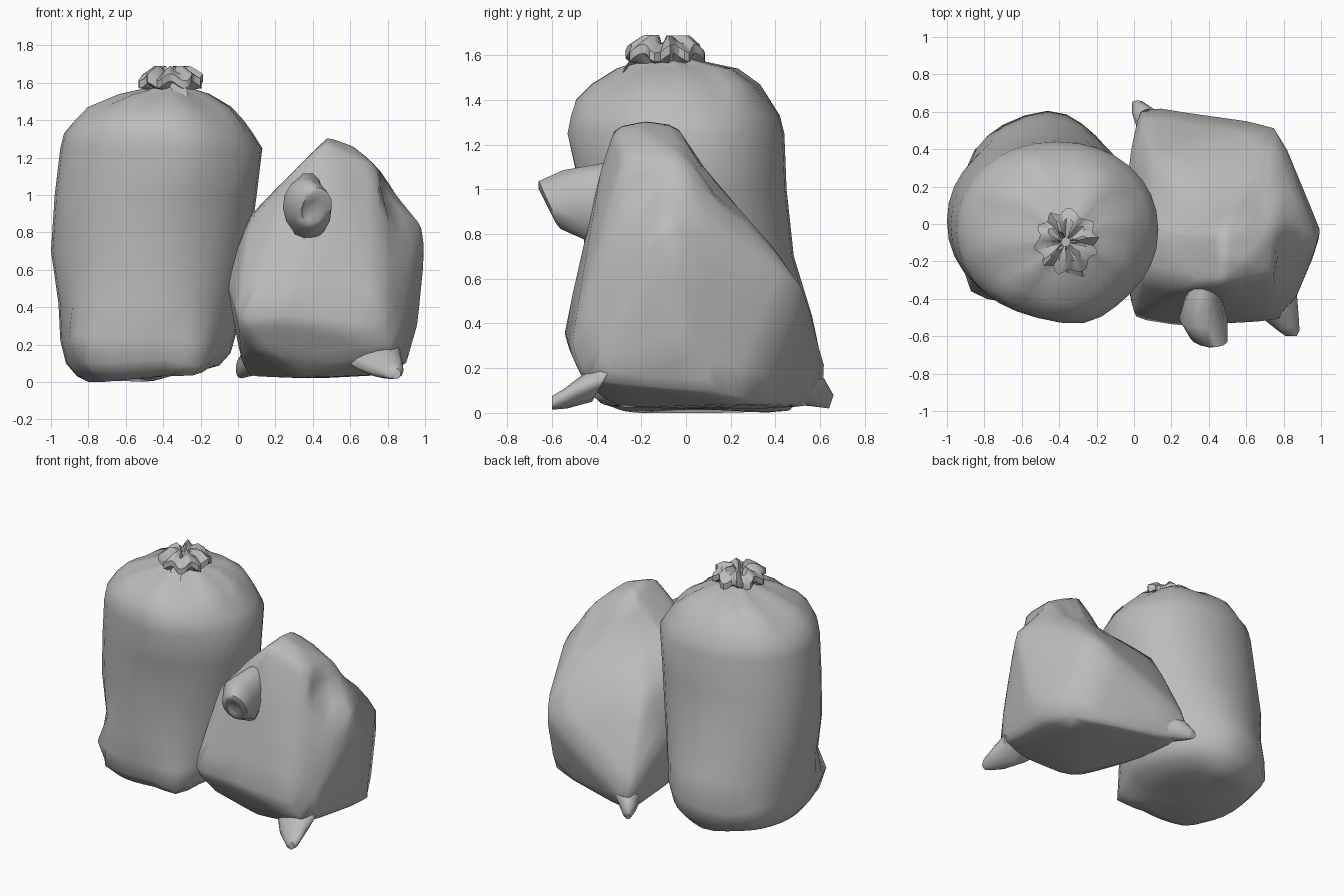
import bpy, bmesh, math
from mathutils import Vector

cube = bpy.data.objects.get("Cube")
if cube:
    bpy.data.objects.remove(cube, do_unlink=True)

grey = bpy.data.materials.new("grey plastic")
grey.use_nodes = True
COLOUR = (0.5, 0.5, 0.5, 1)
grey.diffuse_color = COLOUR
grey.node_tree.nodes["Principled BSDF"].inputs["Base Color"].default_value = COLOUR


def power(value, exponent):
    return math.copysign(abs(value) ** exponent, value)


def section(z, x0, x1, y0, y1, count, squareness=2.0, folds=0, depth=0.0):
    """Horizontal rounded section fitted between bounds, optionally pleated."""
    cx, cy = (x0 + x1) / 2, (y0 + y1) / 2
    ring = []
    for i in range(count):
        a = math.tau * i / count
        k = 1 + depth * math.sin(folds * a + 0.9 * math.sin(2 * a) + math.sin(3 * a))
        ring.append(Vector((cx + (x1 - x0) / 2 * k * power(math.cos(a), 2 / squareness),
                            cy + (y1 - y0) / 2 * k * power(math.sin(a), 2 / squareness), z)))
    return ring


def tube_rings(stations, count=12):
    """Oval rings; each station holds centre, half width, and a half height vector."""
    rings = []
    for centre, half_width, height in stations:
        side, up = Vector((half_width, 0, 0)), Vector(height)
        rings.append([Vector(centre) + side * math.cos(math.tau * i / count)
                      + up * math.sin(math.tau * i / count) for i in range(count)])
    return rings


def pull(points, target, radius):
    """Draw the nearest patch of film out, or press it in, to a point."""
    target = Vector(target)
    source = min(points, key=lambda p: (p - target).length).copy()
    for p in points:
        p += (target - source) * math.exp(-((p - source).length / radius) ** 2)


def finish(name, bm, sharp):
    bmesh.ops.recalc_face_normals(bm, faces=bm.faces)
    mesh = bpy.data.meshes.new(name)
    bm.to_mesh(mesh)
    bm.free()
    obj = bpy.data.objects.new(name, mesh)
    bpy.context.collection.objects.link(obj)
    mesh.materials.append(grey)
    bpy.ops.object.select_all(action="DESELECT")
    obj.select_set(True)
    bpy.context.view_layer.objects.active = obj
    bpy.ops.object.shade_smooth_by_angle(angle=math.radians(sharp))


def loft(name, rings, sharp=60):
    bm = bmesh.new()
    loops = [[bm.verts.new(p) for p in ring] for ring in rings]
    n = len(loops[0])
    for low, high in zip(loops, loops[1:]):
        for i in range(n):
            j = (i + 1) % n
            bm.faces.new((low[i], low[j], high[j], high[i]))
    for loop in (loops[0], loops[-1]):
        hub = bm.verts.new(sum((v.co for v in loop), Vector()) / n)
        for i in range(n):
            bm.faces.new((loop[i], loop[(i + 1) % n], hub))
    finish(name, bm, sharp)


def taut_skin(name, points, dents, sharp=60):
    """Film stretched over the points its contents push out, then dented."""
    bm = bmesh.new()
    for p in points:
        bm.verts.new(p)
    bmesh.ops.convex_hull(bm, input=bm.verts[:])
    loose = [v for v in bm.verts if not v.link_faces]
    bmesh.ops.delete(bm, geom=loose, context="VERTS")
    bmesh.ops.subdivide_edges(bm, edges=bm.edges[:], cuts=3, use_grid_fill=True)
    bmesh.ops.smooth_vert(bm, verts=bm.verts[:], factor=0.3,
                          use_axis_x=True, use_axis_y=True, use_axis_z=True)
    film = [v.co for v in bm.verts]
    for target, radius in dents:
        pull(film, target, radius)
    finish(name, bm, sharp)


# Tall bag body: height, then x and y limits of each section
tall_profile = [
    (0.0, -0.8, -0.25, -0.3, 0.35), (0.03, -0.86, -0.1, -0.39, 0.45),
    (0.1, -0.92, -0.04, -0.43, 0.51), (0.22, -0.95, -0.01, -0.45, 0.53),
    (0.42, -0.96, 0.01, -0.45, 0.52), (0.7, -1.0, 0.06, -0.45, 0.48),
    (1.0, -0.98, 0.1, -0.47, 0.45), (1.25, -0.95, 0.13, -0.5, 0.44),
    (1.33, -0.93, 0.08, -0.49, 0.42), (1.4, -0.87, 0.03, -0.47, 0.38),
    (1.47, -0.79, -0.04, -0.4, 0.33), (1.54, -0.62, -0.16, -0.29, 0.23),
    (1.57, -0.49, -0.25, -0.21, 0.09), (1.6, -0.44, -0.29, -0.17, -0.02)]
tall = []
for row in tall_profile:
    gather = max(0, row[0] - 1.36) * 0.5
    tall.append(section(*row, 32, 2.1, 8, gather))
film = [p for ring in tall for p in ring]
for p in film:
    p.z += max(0, p.x + 0.72) * 0.1 * max(0, 1 - p.z / 0.5)
for corner, radius in (((-0.27, -0.53, 1.25), 0.2), ((-0.87, -0.36, 0.25), 0.12),
                       ((-0.8, -0.38, 0.1), 0.1), ((-0.2, -0.42, 0.08), 0.12),
                       ((-0.46, 0.61, 0.25), 0.25), ((-0.7, 0.53, 0.2), 0.15),
                       ((-0.45, 0.46, 0.01), 0.15), ((-0.85, 0.4, 0.12), 0.12)):
    pull(film, corner, radius)
loft("tall_bag_body", tall)

# Gathered ruffle above the tie
ruffle_profile = [
    (1.52, -0.43, -0.29, -0.17, -0.03, 0.05), (1.56, -0.46, -0.26, -0.2, 0.01, 0.1),
    (1.59, -0.52, -0.2, -0.26, 0.07, 0.1), (1.63, -0.52, -0.2, -0.26, 0.07, 0.1),
    (1.67, -0.46, -0.26, -0.2, 0.02, 0.14), (1.67, -0.42, -0.31, -0.15, -0.04, 0.25),
    (1.64, -0.39, -0.34, -0.12, -0.07, 0.1)]
ruffle = [section(*row[:5], 48, 2, 10, row[5]) for row in ruffle_profile]
for ring in ruffle[2:6]:
    for i, p in enumerate(ring):
        p.z += 0.02 * math.sin(i * math.tau * 7 / 48)
loft("tall_bag_ruffle", ruffle, 40)

# Loose flap hanging from the tie
loft("tall_bag_tie_flap", tube_rings([
    ((-0.34, -0.16, 1.6), 0.03, (0, 0.02, 0.03)),
    ((-0.32, -0.25, 1.58), 0.045, (0, 0.02, 0.03)),
    ((-0.29, -0.29, 1.51), 0.025, (0, 0.02, 0.015))], 8))

# Slumped bag body, from the peak down to the crumpled base
taut_skin("slumped_bag_body", [
    (0.46, -0.32, 1.28), (0.48, -0.18, 1.31), (0.47, -0.04, 1.29), (0.62, -0.2, 1.26),
    (0.6, 0, 1.22), (0.42, 0.02, 1.2), (0.3, -0.33, 1.13), (0.28, -0.05, 1.12),
    (0.76, -0.27, 1.14), (0.77, 0.02, 1.13), (0.5, -0.38, 1.1),
    (0.98, -0.1, 0.87), (0.06, -0.28, 0.87), (0.06, 0, 0.9), (0.3, -0.41, 0.87),
    (0.72, -0.34, 0.87), (0.9, 0.12, 0.85), (0.11, 0.33, 0.78), (0.45, 0.34, 0.78),
    (1, -0.04, 0.7), (0, 0.1, 0.65), (-0.07, -0.15, 0.55), (0.76, 0.54, 0.55),
    (0.95, -0.2, 0.55), (0, -0.38, 0.55), (0.3, -0.45, 0.6), (0.7, -0.42, 0.6),
    (0, -0.51, 0.33), (0.25, -0.55, 0.35), (0.78, -0.52, 0.28), (0.96, 0, 0.3),
    (-0.02, 0.4, 0.4), (0.84, -0.46, 0.14), (0.9, 0.15, 0.09), (0.84, 0.32, 0.04),
    (0.03, 0.63, 0.13), (0.06, 0.56, 0.03), (0.5, -0.41, 0.1), (0.35, -0.3, 0.02),
    (0.45, 0.38, 0.02), (0.1, -0.42, 0.17), (0.12, 0.63, 0.2), (0.02, 0.1, 0.1)],
    (((0.38, 0.08, 1.01), 0.2), ((0.65, 0.12, 1.0), 0.15), ((0.77, -0.2, 0.97), 0.12)))

# Twisted neck drooping from the front
loft("slumped_bag_neck", tube_rings([
    ((0.4, -0.28, 0.98), 0.08, (0, 0, 0.14)),
    ((0.37, -0.4, 0.93), 0.1, (0, 0.02, 0.19)),
    ((0.37, -0.5, 0.93), 0.13, (-0.01, -0.05, 0.16)),
    ((0.4, -0.61, 0.93), 0.1, (0.02, -0.05, 0.11)),
    ((0.4, -0.62, 0.925), 0.06, (0.01, -0.04, 0.08)),
    ((0.39, -0.6, 0.92), 0.04, (0.01, -0.02, 0.05))], 14))

# Knotted bottom ears
loft("front_corner_ear", tube_rings([
    ((0.72, -0.36, 0.16), 0.15, (0, 0.06, 0.11)),
    ((0.78, -0.49, 0.1), 0.1, (0, 0.04, 0.08)),
    ((0.83, -0.57, 0.06), 0.055, (0, 0.02, 0.045)),
    ((0.84, -0.6, 0.045), 0.03, (0, 0, 0.03))]))
loft("back_corner_ear", tube_rings([
    ((0.14, 0.5, 0.13), 0.12, (0, 0.05, 0.09)),
    ((0.06, 0.59, 0.09), 0.07, (0, 0.03, 0.06)),
    ((0.02, 0.65, 0.05), 0.03, (0, 0.01, 0.03))]))
